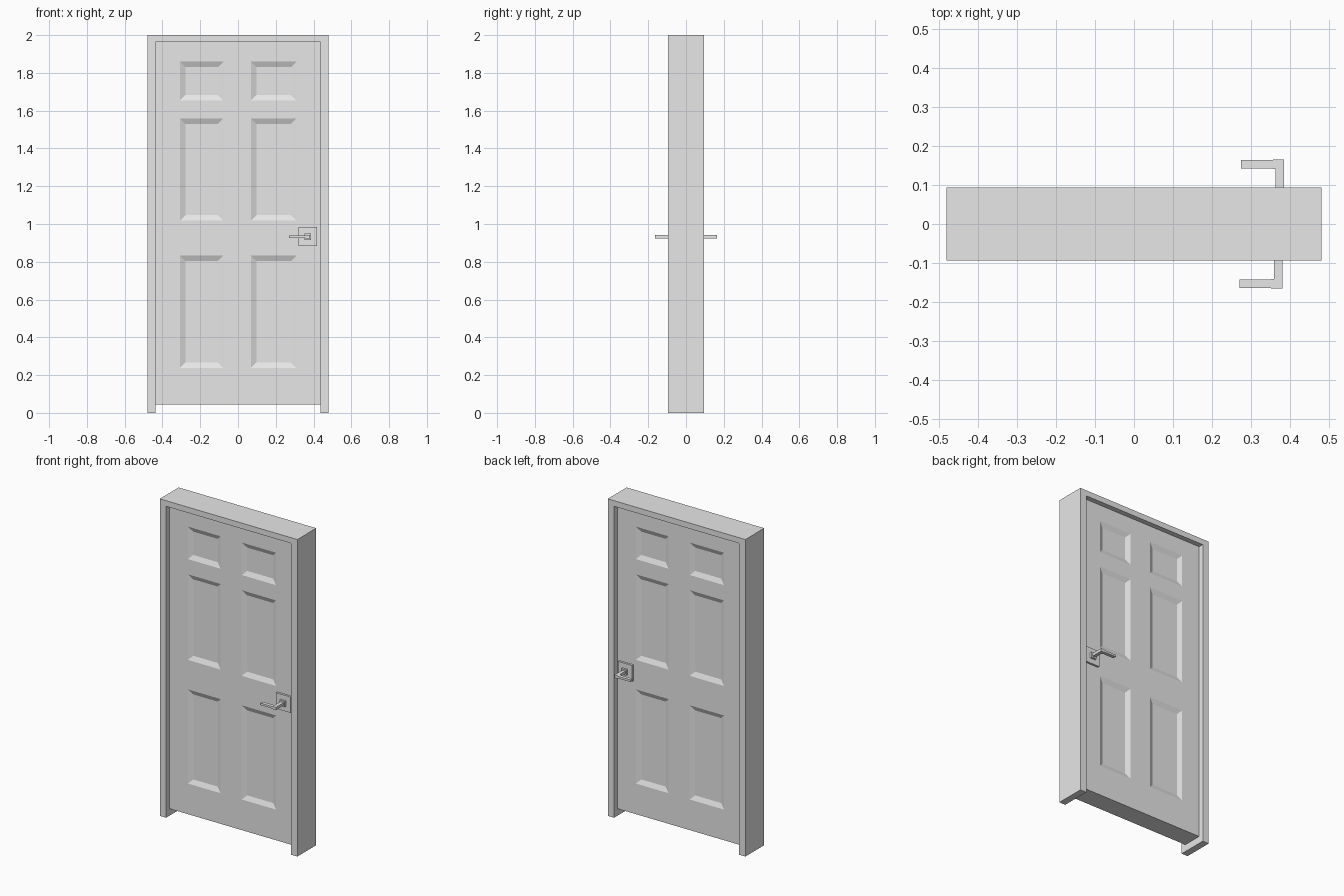
import bpy, bmesh
from math import pi
from mathutils import Matrix, Vector

cube = bpy.data.objects.get("Cube")
if cube:
    bpy.data.objects.remove(cube, do_unlink=True)

grey = bpy.data.materials.new("plain_grey")
grey.use_nodes = True
grey.diffuse_color = (0.8, 0.8, 0.8, 1)
grey.node_tree.nodes["Principled BSDF"].inputs["Base Color"].default_value = (0.8, 0.8, 0.8, 1)


def finish(name, bm):
    bmesh.ops.recalc_face_normals(bm, faces=bm.faces)
    mesh = bpy.data.meshes.new(name)
    bm.to_mesh(mesh)
    bm.free()
    mesh.materials.append(grey)
    obj = bpy.data.objects.new(name, mesh)
    bpy.context.collection.objects.link(obj)
    return obj


def add_box(bm, lo, hi):
    lo, hi = Vector(lo), Vector(hi)
    m = Matrix.Translation((lo + hi) / 2) @ Matrix.Diagonal((*(hi - lo), 1))
    return bmesh.ops.create_cube(bm, size=1, matrix=m)["verts"]


W, D, H = 0.48, 0.094, 2.0      # frame half width, half depth, height
IN_X, IN_Z = 0.436, 1.964       # frame opening
LEAF_Y, LEAF_Z = 0.062, 0.045   # door leaf half thickness, underside

# Door frame: an upside-down U pushed through the wall depth
bm = bmesh.new()
outline = [(-W, 0), (-W, H), (W, H), (W, 0),
           (IN_X, 0), (IN_X, IN_Z), (-IN_X, IN_Z), (-IN_X, 0)]
face = bm.faces.new([bm.verts.new((x, -D, z)) for x, z in outline])
ext = bmesh.ops.extrude_face_region(bm, geom=[face], use_keep_orig=True)
bmesh.ops.translate(bm, vec=(0, 2 * D, 0),
                    verts=[g for g in ext["geom"] if isinstance(g, bmesh.types.BMVert)])
finish("door_frame", bm)

# Door leaf: one half with six sunken panels, the other half turned around
COLUMNS = [(-0.307, -0.078), (0.069, 0.309)]
ROWS = [(0.238, 0.832), (1.018, 1.558), (1.654, 1.859)]


def leaf_half(name, angle):
    bm = bmesh.new()
    add_box(bm, (-IN_X, -LEAF_Y, LEAF_Z), (IN_X, 0, IN_Z))
    bmesh.ops.delete(bm, geom=[f for f in bm.faces if f.normal.y > 0.9], context='FACES')
    for axis, spans in (((1, 0, 0), COLUMNS), ((0, 0, 1), ROWS)):
        for cut in [c for span in spans for c in span]:
            bmesh.ops.bisect_plane(bm, geom=bm.verts[:] + bm.edges[:] + bm.faces[:],
                                   plane_co=Vector(axis) * cut, plane_no=axis)
    bm.normal_update()

    def is_panel(f):
        c = f.calc_center_median()
        return (f.normal.y < -0.9 and any(a < c.x < b for a, b in COLUMNS)
                and any(a < c.z < b for a, b in ROWS))

    bmesh.ops.inset_individual(bm, faces=[f for f in bm.faces if is_panel(f)],
                               thickness=0.029, depth=-0.013, use_even_offset=True)
    bmesh.ops.rotate(bm, verts=bm.verts, matrix=Matrix.Rotation(angle, 3, 'Z'))
    finish(name, bm)


leaf_half("door_leaf_front", 0)
leaf_half("door_leaf_back", pi)


# Lever handles: square plate, boss, neck and lever, one on each side
def handle(name, shift, side):
    bm = bmesh.new()
    cx, cz = 0.369, 0.933
    for half, near, far in ((0.05, 0.06, 0.075), (0.018, 0.07, 0.088)):
        add_box(bm, (cx - half, -far, cz - half), (cx + half, -near, cz + half))
    add_box(bm, (cx - 0.011, -0.165, cz - 0.009), (cx + 0.011, -0.08, cz + 0.009))
    # Short collar narrowing from the neck to the lever
    collar = add_box(bm, (cx - 0.018, -0.165, cz - 0.009), (cx - 0.011, -0.141, cz + 0.009))
    for v in collar:
        if v.co.x < cx - 0.015:
            v.co.z = cz + (v.co.z - cz) * 0.7
    add_box(bm, (0.27, -0.164, cz - 0.0063), (cx - 0.018, -0.142, cz + 0.0063))
    for v in bm.verts:
        v.co.x += shift
        v.co.y *= side
    finish(name, bm)


handle("front_handle", 0, 1)
handle("back_handle", 0.004, -1)
